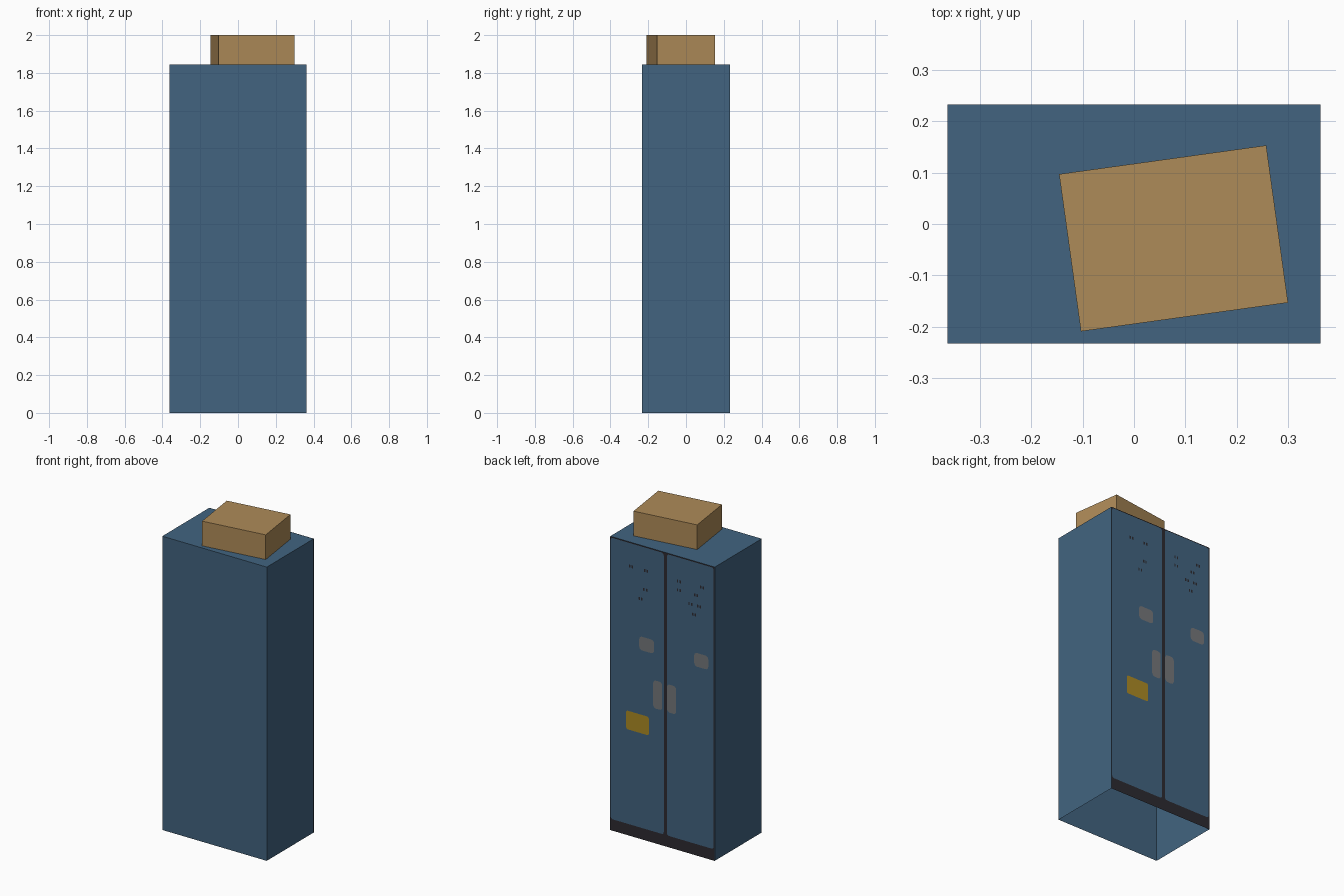
import bpy, bmesh, math
from mathutils import Matrix, Vector

if "Cube" in bpy.data.objects:
    bpy.data.objects.remove(bpy.data.objects["Cube"])

W, D, H = 0.363, 0.233, 1.845   # half width, half depth, cabinet height


def material(name, rgb):
    m = bpy.data.materials.new(name)
    m.diffuse_color = (*rgb, 1)
    m.use_nodes = True
    m.node_tree.nodes["Principled BSDF"].inputs["Base Color"].default_value = m.diffuse_color
    return m


BLUE = material("blue paint", (0.054, 0.127, 0.216))
DARK = material("dark gap", (0.026, 0.024, 0.030))
GREY = material("grey metal", (0.178, 0.184, 0.195))
YELLOW = material("yellow label", (0.413, 0.254, 0.018))
CARD = material("cardboard", (0.423, 0.258, 0.098))


def finish(bm, name, mat):
    mesh = bpy.data.meshes.new(name)
    bm.to_mesh(mesh)
    bm.free()
    mesh.materials.append(mat)
    ob = bpy.data.objects.new(name, mesh)
    bpy.context.collection.objects.link(ob)
    return ob


def box(name, center, size, mat, angle=0, open_bottom=False):
    bm = bmesh.new()
    bmesh.ops.create_cube(bm, size=1)
    if open_bottom:
        bm.normal_update()
        low = [f for f in bm.faces if f.normal.z < -0.5]
        bmesh.ops.delete(bm, geom=low, context='FACES_ONLY')
    bm.transform(Matrix.Translation(center) @ Matrix.Rotation(angle, 4, 'Z')
                 @ Matrix.Diagonal((*size, 1)))
    return finish(bm, name, mat)


def plate(name, x0, x1, z0, z1, mat, layer, r=0.0):
    """Flat rounded panel on the door side, facing +y."""
    bm = bmesh.new()
    pts = []
    steps = 4 if r else 0
    corners = [(x1 - r, z1 - r, 0), (x0 + r, z1 - r, 90),
               (x0 + r, z0 + r, 180), (x1 - r, z0 + r, 270)]
    for cx, cz, start in corners:
        for i in range(steps + 1):
            a = math.radians(start + (90 * i / steps if steps else 0))
            pts.append((cx + r * math.cos(a), D + 0.001 * layer, cz + r * math.sin(a)))
    f = bm.faces.new([bm.verts.new(p) for p in pts])
    f.normal_update()
    if f.normal.y < 0:
        f.normal_flip()
    return finish(bm, name, mat)


# Cabinet shell, open underneath
box("cabinet_body", (0, 0, H / 2), (2 * W, 2 * D, H), BLUE, open_bottom=True)

# Dark recess with the two doors in front of it
plate("door_recess", -W, W, 0, H, DARK, 1)
plate("door_a", -0.010, W - 0.004, 0.072, H - 0.006, BLUE, 2, 0.015)
plate("door_b", -W + 0.007, -0.032, 0.072, H - 0.006, BLUE, 2, 0.015)

# Handles, name plates and warning label
plate("handle_a", 0.000, 0.063, 0.848, 1.024, GREY, 3, 0.02)
plate("handle_b", -0.097, -0.033, 0.848, 1.024, GREY, 3, 0.02)
plate("name_plate_a", 0.057, 0.160, 1.188, 1.274, GREY, 3, 0.02)
plate("name_plate_b", -0.320, -0.222, 1.188, 1.274, GREY, 3, 0.02)
plate("warning_label", 0.093, 0.251, 0.666, 0.783, YELLOW, 3, 0.012)

# Worn vent marks near the door tops
marks = [(0.217, 1.695), (0.113, 1.695), (0.118, 1.575), (0.152, 1.51),
         (-0.115, 1.69), (-0.115, 1.635), (-0.276, 1.695), (-0.235, 1.635),
         (-0.195, 1.57), (-0.255, 1.57), (-0.222, 1.51)]
for i, (x, z) in enumerate(marks):
    for s in (-1, 1):
        c = x + s * 0.009
        plate(f"vent_mark_{i}", c - 0.005, c + 0.005, z - 0.009, z + 0.009, DARK, 3)

# Cardboard box lying turned on the top
box("cardboard_box", (0.077, -0.028, (H + 2) / 2), (0.407, 0.309, 2 - H), CARD,
    angle=math.radians(7.9))
